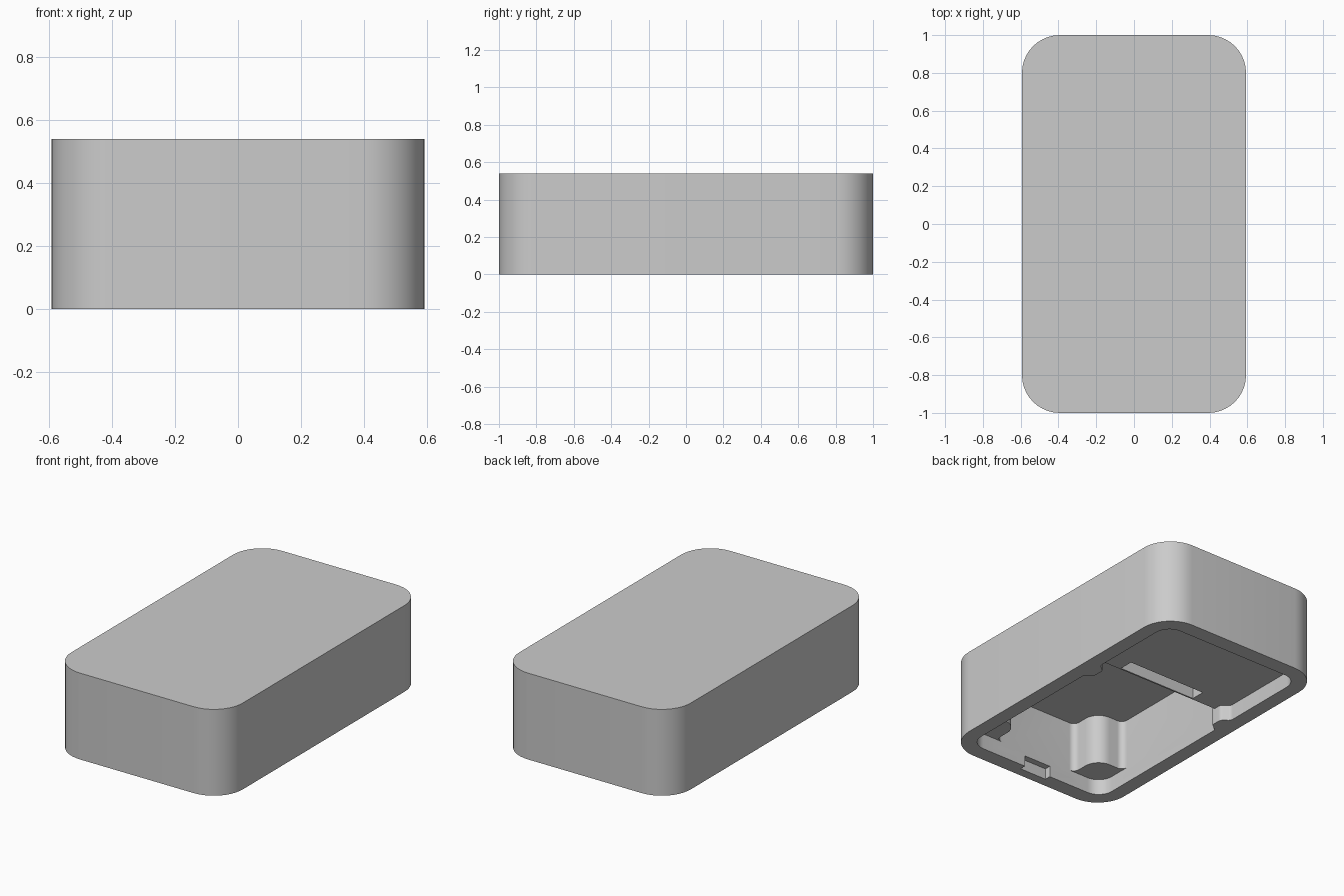
import bpy
import bmesh
import math
from mathutils import Vector

default = bpy.data.objects.get("Cube")
if default:
    bpy.data.objects.remove(default, do_unlink=True)

grey = bpy.data.materials.new("plain_grey")
grey.use_nodes = True
shade = (0.6, 0.6, 0.6, 1)
grey.diffuse_color = shade
grey.node_tree.nodes["Principled BSDF"].inputs["Base Color"].default_value = shade


def rounded(corners, steps=10):
    """Round each (x, y, radius) corner of a closed outline."""
    out = []
    n = len(corners)
    for i, (x, y, r) in enumerate(corners):
        p = Vector((x, y))
        if r == 0:
            out.append(p)
            continue
        a = (Vector(corners[i - 1][:2]) - p).normalized()
        b = (Vector(corners[(i + 1) % n][:2]) - p).normalized()
        half = a.angle(b) / 2
        centre = p + (a + b).normalized() * (r / math.sin(half))
        start = p + a * (r / math.tan(half)) - centre
        end = p + b * (r / math.tan(half)) - centre
        sweep = start.angle(end)
        for k in range(steps + 1):
            t = k / steps
            out.append(centre + (start * math.sin((1 - t) * sweep)
                                 + end * math.sin(t * sweep)) / math.sin(sweep))
    return out


def mirrored(half):
    """Complete a right-hand outline with its left-hand copy."""
    return half + [(-x, y, r) for x, y, r in reversed(half)]


def prism(name, corners, low, high):
    bm = bmesh.new()
    face = bm.faces.new([bm.verts.new((p.x, p.y, low)) for p in rounded(corners)])
    top = bmesh.ops.extrude_face_region(bm, geom=[face])["geom"]
    bmesh.ops.translate(bm, vec=(0, 0, high - low),
                        verts=[v for v in top if isinstance(v, bmesh.types.BMVert)])
    bmesh.ops.recalc_face_normals(bm, faces=bm.faces)
    mesh = bpy.data.meshes.new(name)
    bm.to_mesh(mesh)
    bm.free()
    mesh.materials.append(grey)
    obj = bpy.data.objects.new(name, mesh)
    bpy.context.collection.objects.link(obj)
    return obj


def box(x0, x1, y0, y1):
    return [(x0, y0, 0), (x1, y0, 0), (x1, y1, 0), (x0, y1, 0)]


# Solid outer block with rounded upright corners
case = prism("case_shell", mirrored([(0.593, -1, 0.2), (0.593, 1, 0.2)]), 0, 0.54)

# Shallow opening under the whole case, pinched by a bump on each side
opening = mirrored([(0.5, -0.9, 0.1), (0.5, 0.14, 0.02), (0.45, 0.18, 0.02),
                    (0.45, 0.25, 0.03), (0.5, 0.29, 0.03), (0.5, 0.9, 0.1)])
# Deep front pocket that leaves a rounded post in each front corner
pocket = mirrored([(0.3, -0.9, 0.04), (0.3, -0.7, 0.1), (0.5, -0.7, 0.04),
                   (0.5, 0.14, 0.02), (0.45, 0.18, 0.01), (0.45, 0.2, 0)])

cutters = [
    prism("opening_cutter", opening, -0.1, 0.1),
    prism("pocket_cutter", pocket, 0.05, 0.42),
    # Slot behind the pocket and notch in the front wall
    prism("slot_cutter", box(-0.275, 0.275, 0.21, 0.3), 0.05, 0.3),
    prism("notch_cutter", box(-0.11, 0.08, -0.94, -0.85), -0.1, 0.07),
]

for cutter in cutters:
    cutter.hide_render = True
    cut = case.modifiers.new(cutter.name, "BOOLEAN")
    cut.operation = "DIFFERENCE"
    cut.solver = "EXACT"
    cut.object = cutter

# Bake the cuts and drop the cutters
bpy.context.view_layer.update()
depsgraph = bpy.context.evaluated_depsgraph_get()
baked = bpy.data.meshes.new_from_object(case.evaluated_get(depsgraph))
case.modifiers.clear()
case.data = baked
for cutter in cutters:
    bpy.data.objects.remove(cutter, do_unlink=True)

bpy.ops.object.select_all(action="DESELECT")
case.select_set(True)
bpy.context.view_layer.objects.active = case
bpy.ops.object.shade_smooth_by_angle(angle=math.radians(30))
